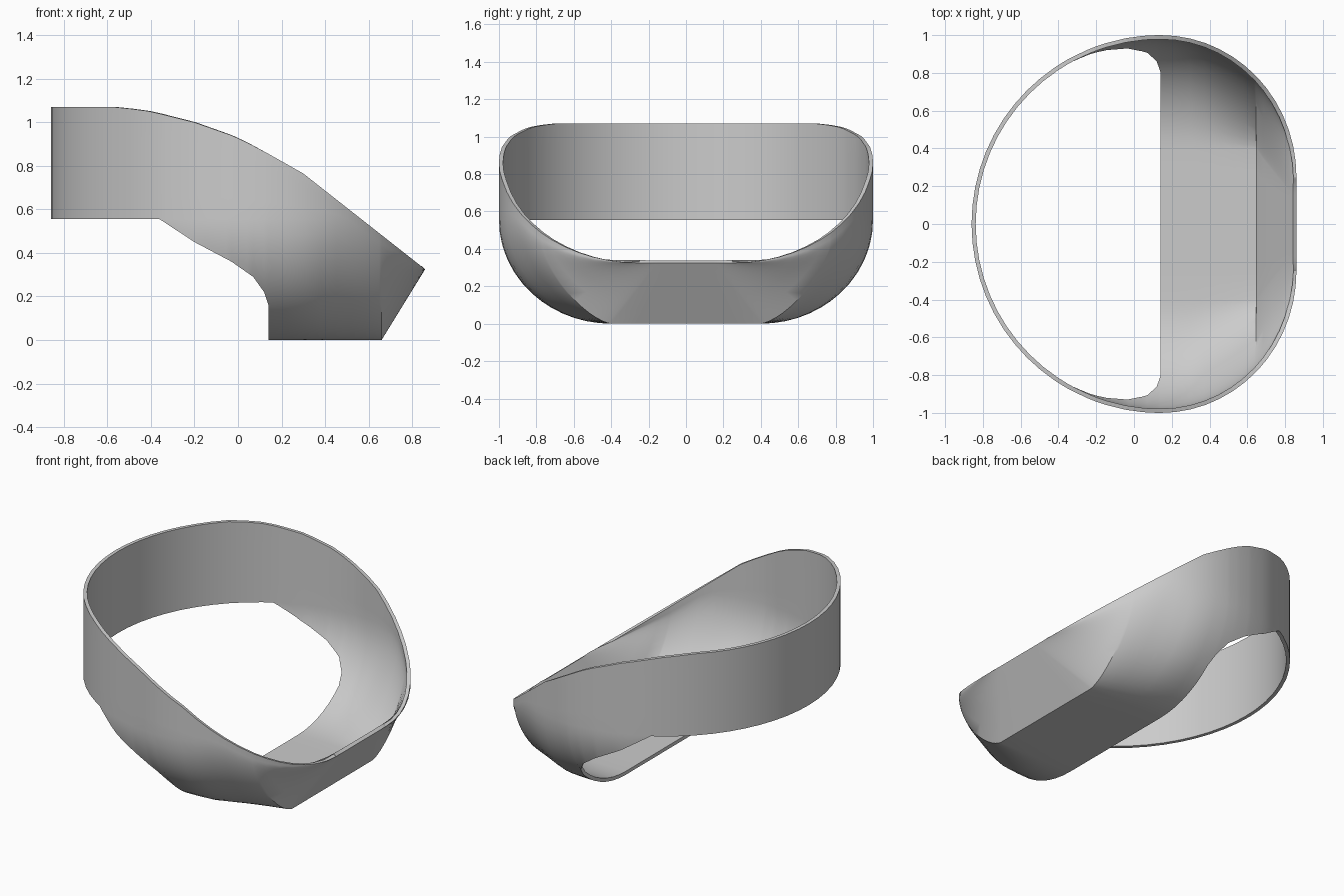
import bpy
import bmesh
from math import sin, cos, asin, pi, sqrt

cube = bpy.data.objects.get("Cube")
if cube:
    bpy.data.objects.remove(cube)

MID = 0.14        # widest station, also the rear edge of the floor
TOE = 0.66        # where the floor turns up into the slanted front
TIP = 0.86
SHOULDER = 0.555  # height where the walls start to curve under
THICK = 0.022

# Side profiles: upper rim and lower opening edge
RIM = [(-0.86, 1.07), (-0.55, 1.07), (-0.4, 1.05), (-0.2, 1.0), (0, 0.93),
       (0.15, 0.85), (0.3, 0.765), (TIP, 0.325)]
OPENING = [(-0.86, SHOULDER), (-0.36, SHOULDER), (-0.2, 0.45), (-0.03, 0.36),
           (0.07, 0.29), (0.12, 0.22), (MID, 0.16)]


def interp(points, x):
    for (x0, z0), (x1, z1) in zip(points, points[1:]):
        if x <= x1:
            return z0 + (z1 - z0) * max(0, x - x0) / (x1 - x0)
    return points[-1][1]


def half_width(x):
    if x < MID:
        return sqrt(max(0, 1 - (MID - x) ** 2))
    return 0.25 + 0.75 * sqrt(max(0, 1 - ((x - MID) / (TIP - MID)) ** 2))


def section(x):
    """Half section from the rim, down the wall, to the floor centre."""
    width, top = half_width(x), interp(RIM, x)
    toe = max(0, (x - TOE) / (TIP - TOE))
    floor = toe * RIM[-1][1]
    flat = 0.4 - 0.25 * toe
    shoulder = min(SHOULDER, top - 0.1 * (top - floor))
    power = 2 / (2 - 0.6 * min(1, max(0, (x - 0.3) / 0.4)))
    split = asin(max(0, 1 - interp(OPENING, x) / SHOULDER))

    def arc(a):
        c, s = max(0, cos(a)) ** power, sin(a) ** power
        return (x, flat + (width - flat) * c, shoulder - (shoulder - floor) * s)

    pts = [(x, width, top + (shoulder - top) * i / 4) for i in range(4)]
    pts += [arc(split * i / 6) for i in range(7)]
    if x >= MID - 1e-6:
        pts += [arc(split + (pi / 2 - split) * i / 7) for i in range(1, 8)]
        pts += [(x, flat * (1 - i / 3), floor) for i in range(1, 4)]
    return pts


# Stations from the back of the band to the front lip
stations = {round(MID - cos(pi / 2 * i / 16), 4) for i in range(16)}
stations |= {x for x, z in OPENING[1:]} | {TOE, TIP}
stations |= {round(MID + (TIP - MID) * sin(pi / 2 * i / 14), 4) for i in range(1, 14)}
stations = sorted(stations)

# Half shell
bm = bmesh.new()
rows = [[bm.verts.new(p) for p in section(x)] for x in stations]
for a, b in zip(rows, rows[1:]):
    for i in range(min(len(a), len(b)) - 1):
        bm.faces.new((a[i], a[i + 1], b[i + 1], b[i]))
bmesh.ops.remove_doubles(bm, verts=bm.verts, dist=0.0005)
bmesh.ops.recalc_face_normals(bm, faces=bm.faces)
bm.faces.ensure_lookup_table()
side = max(bm.faces, key=lambda f: f.calc_center_median().y)
if side.normal.y < 0:
    bmesh.ops.reverse_faces(bm, faces=bm.faces)
mesh = bpy.data.meshes.new("band_shell")
bm.to_mesh(mesh)
bm.free()
shell = bpy.data.objects.new("band_shell", mesh)
bpy.context.collection.objects.link(shell)

# Grey material
grey = bpy.data.materials.new("light_grey")
grey.use_nodes = True
colour = (0.6, 0.6, 0.6, 1)
grey.diffuse_color = colour
grey.node_tree.nodes["Principled BSDF"].inputs["Base Color"].default_value = colour
mesh.materials.append(grey)

# Mirror to the other side and give the wall its thickness
mirror = shell.modifiers.new("mirror", 'MIRROR')
mirror.use_axis = (False, True, False)
mirror.use_clip = True
solid = shell.modifiers.new("wall", 'SOLIDIFY')
solid.thickness = THICK
solid.offset = -1

bpy.ops.object.select_all(action='DESELECT')
shell.select_set(True)
bpy.context.view_layer.objects.active = shell
bpy.ops.object.convert(target='MESH')
bpy.ops.object.shade_smooth_by_angle(angle=pi / 6)
